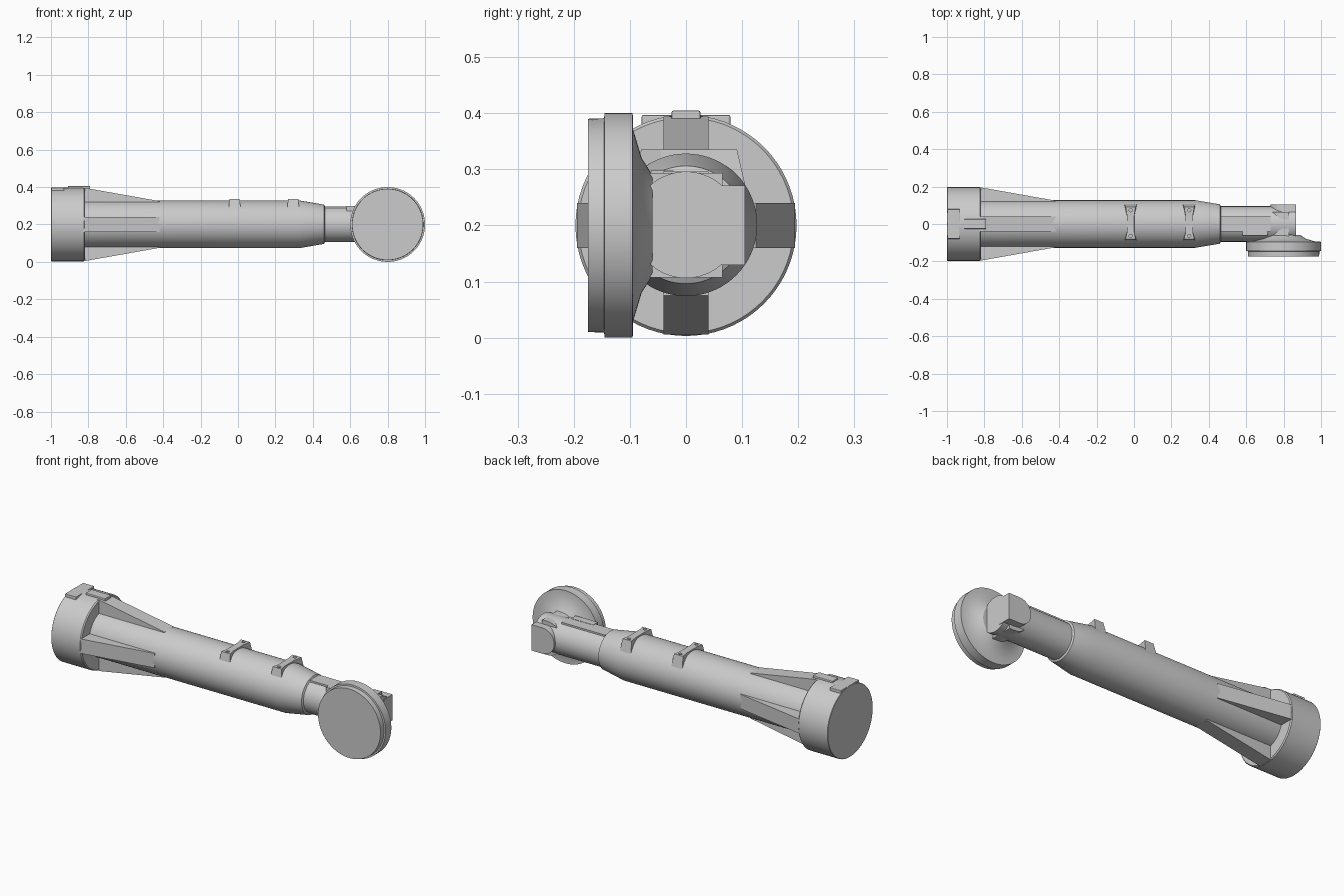
import bpy, bmesh, math
from mathutils import Matrix, Vector

if "Cube" in bpy.data.objects:
    bpy.data.objects.remove(bpy.data.objects["Cube"])

AXIS_Z = 0.2
grey = bpy.data.materials.new("light_grey")
grey.use_nodes = True
grey.diffuse_color = (0.6, 0.6, 0.6, 1)
grey.node_tree.nodes["Principled BSDF"].inputs["Base Color"].default_value = (0.6, 0.6, 0.6, 1)


def finish(name, bm, smooth=False, bevel=0):
    bmesh.ops.recalc_face_normals(bm, faces=bm.faces)
    mesh = bpy.data.meshes.new(name)
    bm.to_mesh(mesh)
    bm.free()
    mesh.materials.append(grey)
    obj = bpy.data.objects.new(name, mesh)
    bpy.context.collection.objects.link(obj)
    if bevel:
        mod = obj.modifiers.new("bevel", "BEVEL")
        mod.width = bevel
        mod.segments = 2
    if smooth:
        bpy.ops.object.select_all(action="DESELECT")
        bpy.context.view_layer.objects.active = obj
        obj.select_set(True)
        bpy.ops.object.shade_smooth_by_angle(angle=math.radians(30))
    return obj


def loft(name, rings, **options):
    """Skin a list of equal-length point rings and cap both ends."""
    bm = bmesh.new()
    loops = [[bm.verts.new(p) for p in ring] for ring in rings]
    n = len(loops[0])
    for a, b in zip(loops, loops[1:]):
        for i in range(n):
            j = (i + 1) % n
            bm.faces.new((a[i], a[j], b[j], b[i]))
    bm.faces.new(loops[0])
    bm.faces.new(loops[-1])
    return finish(name, bm, **options)


def lathe(name, profile, axis, centre, n=72):
    """Turn (position, radius) pairs about the x or y axis."""
    def point(t, r, i):
        a = 2 * math.pi * i / n
        u, v = r * math.cos(a), r * math.sin(a)
        return Vector(centre) + Vector((t, u, v) if axis == "x" else (u, t, v))
    return loft(name, [[point(t, r, i) for i in range(n)] for t, r in profile], smooth=True)


def box(name, x, y, z, bevel=0):
    return loft(name, [[(px, y[0], z[0]), (px, y[1], z[0]), (px, y[1], z[1]), (px, y[0], z[1])]
                       for px in x], bevel=bevel)


def d_block(name, x_centre, x_end, radius, y):
    """Block across the barrel, rounded at the rear and square at the tip."""
    outline = [(x_end, radius), (x_end, -radius)]
    for i in range(25):
        a = -math.pi / 2 - math.pi * i / 24
        outline.append((x_centre + radius * math.cos(a), radius * math.sin(a)))
    return loft(name, [[(px, py, AXIS_Z + pz) for px, pz in outline] for py in y], smooth=True)


# Main tube, shoulder and neck
lathe("main_tube", [(-0.9, 0.127), (0.33, 0.127), (0.46, 0.105), (0.465, 0.095), (0.865, 0.095)],
      "x", (0, 0, AXIS_Z + 0.001))

# Wide rear collar
lathe("rear_collar", [(-1, 0.195), (-0.998, 0.197), (-0.824, 0.197), (-0.818, 0.192)],
      "x", (0, 0, AXIS_Z))

# Four tapering ribs around the tube
for k in range(4):
    turn = Matrix.Translation((0, 0, AXIS_Z)) @ Matrix.Rotation(k * math.pi / 2, 4, "X")
    side = [(-0.83, 0.09), (-0.83, 0.194), (-0.81, 0.194), (-0.42, 0.125), (-0.42, 0.09)]
    loft("rib_%d" % (k + 1), [[turn @ Vector((x, y, z)) for x, z in side] for y in (-0.04, 0.04)])

# Raised catches on top of the collar
box("collar_crossbar", (-0.998, -0.93), (-0.079, 0.079), (0.35, 0.397), 0.003)
box("collar_latch", (-0.91, -0.79), (-0.026, 0.026), (0.37, 0.405), 0.004)

# Two mounting saddles, narrower at the middle, with bolt holes
for k, x in enumerate((-0.018, 0.295)):
    rings = []
    for y, top_y, w in ((-0.094, -0.08, 0.034), (-0.045, -0.045, 0.024),
                        (0.045, 0.045, 0.024), (0.106, 0.091, 0.034)):
        rings.append([(x - w, y, 0.27), (x + w, y, 0.27),
                      (x + w * 0.8, top_y, 0.335), (x - w * 0.8, top_y, 0.335)])
    saddle = loft("saddle_%d" % (k + 1), rings)
    for y in (-0.064, 0.074):
        bm = bmesh.new()
        bmesh.ops.create_cone(bm, cap_ends=True, segments=16, radius1=0.009, radius2=0.009, depth=0.03,
                              matrix=Matrix.Translation((x, y, 0.336)))
        cutter = finish("hole_cutter", bm)
        cutter.hide_render = True
        cutter.hide_set(True)
        hole = saddle.modifiers.new("bolt_hole", "BOOLEAN")
        hole.operation = "DIFFERENCE"
        hole.object = cutter

# Panels on the neck
box("neck_panel", (0.465, 0.73), (-0.04, 0.04), (0.26, 0.2965))
box("neck_key", (0.58, 0.715), (-0.062, -0.022), (0.26, 0.298))

# Cross block in the neck and its rounded side boss
d_block("cross_block", 0.8, 0.83, 0.093, (-0.085, 0.065))
d_block("side_boss", 0.8, 0.867, 0.071, (0.03, 0.105))

# Large round head on the front side
lathe("round_head", [(-0.175, 0.19), (-0.146, 0.191), (-0.145, 0.2), (-0.095, 0.2),
                     (-0.094, 0.17), (-0.079, 0.12), (-0.06, 0.09)], "y", (0.8, 0, AXIS_Z))
